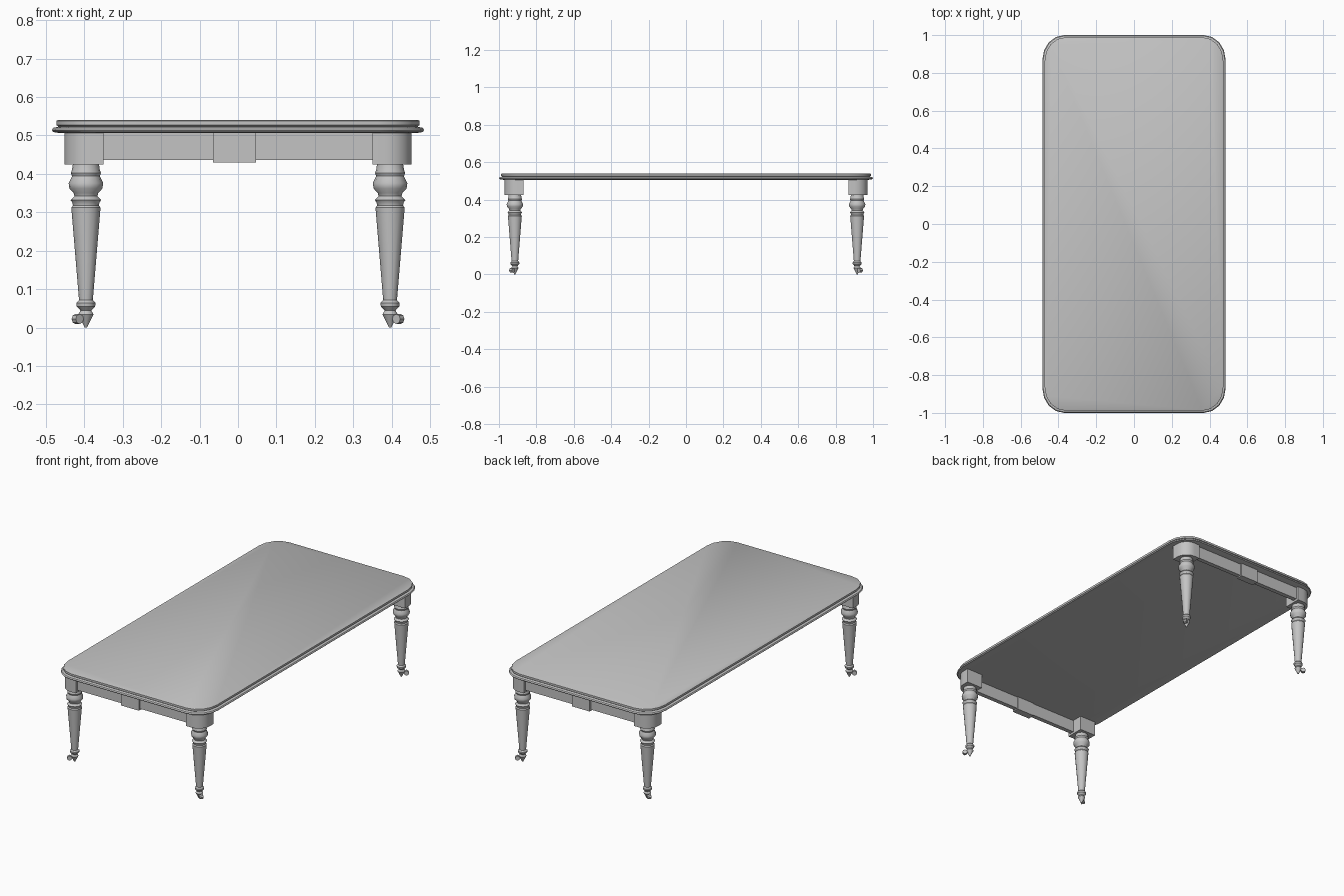
import bpy, bmesh, math
from mathutils import Vector

cube = bpy.data.objects.get("Cube")
if cube:
    bpy.data.objects.remove(cube, do_unlink=True)

GREY = (0.55, 0.55, 0.55, 1)
mat = bpy.data.materials.new("plain grey")
mat.use_nodes = True
mat.diffuse_color = GREY
mat.node_tree.nodes["Principled BSDF"].inputs["Base Color"].default_value = GREY


def make(name, bm, smooth=True):
    bmesh.ops.recalc_face_normals(bm, faces=bm.faces)
    mesh = bpy.data.meshes.new(name)
    bm.to_mesh(mesh)
    bm.free()
    mesh.materials.append(mat)
    ob = bpy.data.objects.new(name, mesh)
    bpy.context.collection.objects.link(ob)
    if smooth:
        bpy.ops.object.select_all(action="DESELECT")
        ob.select_set(True)
        bpy.context.view_layer.objects.active = ob
        bpy.ops.object.shade_smooth_by_angle(angle=math.radians(35))
    return ob


def skin(bm, loops):
    """Bridge equal-length rings of points and cap both ends."""
    rings = [[bm.verts.new(p) for p in loop] for loop in loops]
    n = len(rings[0])
    for a, b in zip(rings, rings[1:]):
        for i in range(n):
            j = (i + 1) % n
            bm.faces.new((a[i], a[j], b[j], b[i]))
    bm.faces.new(rings[0])
    bm.faces.new(rings[-1])


def rounded_rect(hx, hy, rx, ry, z, seg=4):
    pts = []
    for k, (sx, sy) in enumerate([(1, 1), (-1, 1), (-1, -1), (1, -1)]):
        for i in range(seg + 1):
            a = math.pi / 2 * (k + i / seg)
            pts.append((sx * (hx - rx) + rx * math.cos(a),
                        sy * (hy - ry) + ry * math.sin(a), z))
    return pts


def box(name, x0, x1, y0, y1, z0, z1):
    bm = bmesh.new()
    skin(bm, [[(x0, y0, z), (x1, y0, z), (x1, y1, z), (x0, y1, z)] for z in (z0, z1)])
    return make(name, bm, False)


# Table top: moulded edge made from stacked outlines (inset, height)
bm = bmesh.new()
edge = [(0.022, 0.506), (0.004, 0.509), (0, 0.514), (0.004, 0.520),
        (0.018, 0.523), (0.012, 0.527), (0.012, 0.538), (0.015, 0.540)]
skin(bm, [rounded_rect(0.485 - d, 1 - d, 0.115 - d / 2, 0.13 - d / 2, z) for d, z in edge])
make("table_top", bm)

# Turned leg profile (radius, height)
LEG = [(0.003, 0.004), (0.012, 0.018), (0.020, 0.034), (0.014, 0.044), (0.024, 0.055),
       (0.025, 0.064), (0.018, 0.071), (0.038, 0.312), (0.034, 0.318), (0.035, 0.325),
       (0.040, 0.332), (0.030, 0.342), (0.032, 0.350), (0.043, 0.362), (0.045, 0.376),
       (0.036, 0.394), (0.039, 0.402), (0.036, 0.412), (0.034, 0.425)]
LX, LY = 0.396, 0.915

for sx, side in ((1, "left"), (-1, "right")):
    for sy, end in ((-1, "front"), (1, "back")):
        tag = f"{end}_{side}"
        # Leg
        bm = bmesh.new()
        skin(bm, [[(sx * LX + r * math.cos(math.tau * i / 14),
                    sy * LY + r * math.sin(math.tau * i / 14), z) for i in range(14)]
                  for r, z in LEG])
        make(f"leg_{tag}", bm)

        # Corner block with its outer corner rounded
        arc = [(0.385 + 0.067 * math.sin(math.pi / 12 * i),
                0.903 + 0.067 * math.cos(math.pi / 12 * i)) for i in range(7)]
        outline = [(0.35, 0.868), (0.35, 0.97)] + arc + [(0.452, 0.868)]
        bm = bmesh.new()
        skin(bm, [[(sx * x, sy * y, z) for x, y in outline] for z in (0.424, 0.508)])
        make(f"corner_block_{tag}", bm)

        # Caster: small wheel on a short arm pointing outwards
        out = Vector((sx * 0.8, sy * 0.6, 0))
        across = Vector((-out.y, out.x, 0))
        hub = Vector((sx * LX, sy * LY, 0.022)) + out * 0.027
        bm = bmesh.new()
        skin(bm, [[hub + across * w + out * (0.013 * math.cos(math.tau * i / 8))
                   + Vector((0, 0, 0.013 * math.sin(math.tau * i / 8))) for i in range(8)]
                  for w in (-0.009, 0.009)])
        make(f"caster_wheel_{tag}", bm)
        bm = bmesh.new()
        root = Vector((sx * LX, sy * LY, 0.028))
        skin(bm, [[c + across * w + Vector((0, 0, h)) for w, h in
                   ((-0.006, -0.005), (0.006, -0.005), (0.006, 0.005), (-0.006, 0.005))]
                  for c in (root, hub)])
        make(f"caster_arm_{tag}", bm, False)

# End rails with a raised centre block
for sy, end in ((-1, "front"), (1, "back")):
    box(f"end_rail_{end}", -0.36, 0.36, sy * 0.93, sy * 0.955, 0.436, 0.508)
    box(f"rail_block_{end}", -0.065, 0.047, sy * 0.925, sy * 0.966, 0.429, 0.508)

# Lowest point rests on the floor
for ob in bpy.context.collection.objects:
    if ob.name.startswith("leg_"):
        for v in ob.data.vertices:
            if v.co.z < 0.01:
                v.co.z = 0
